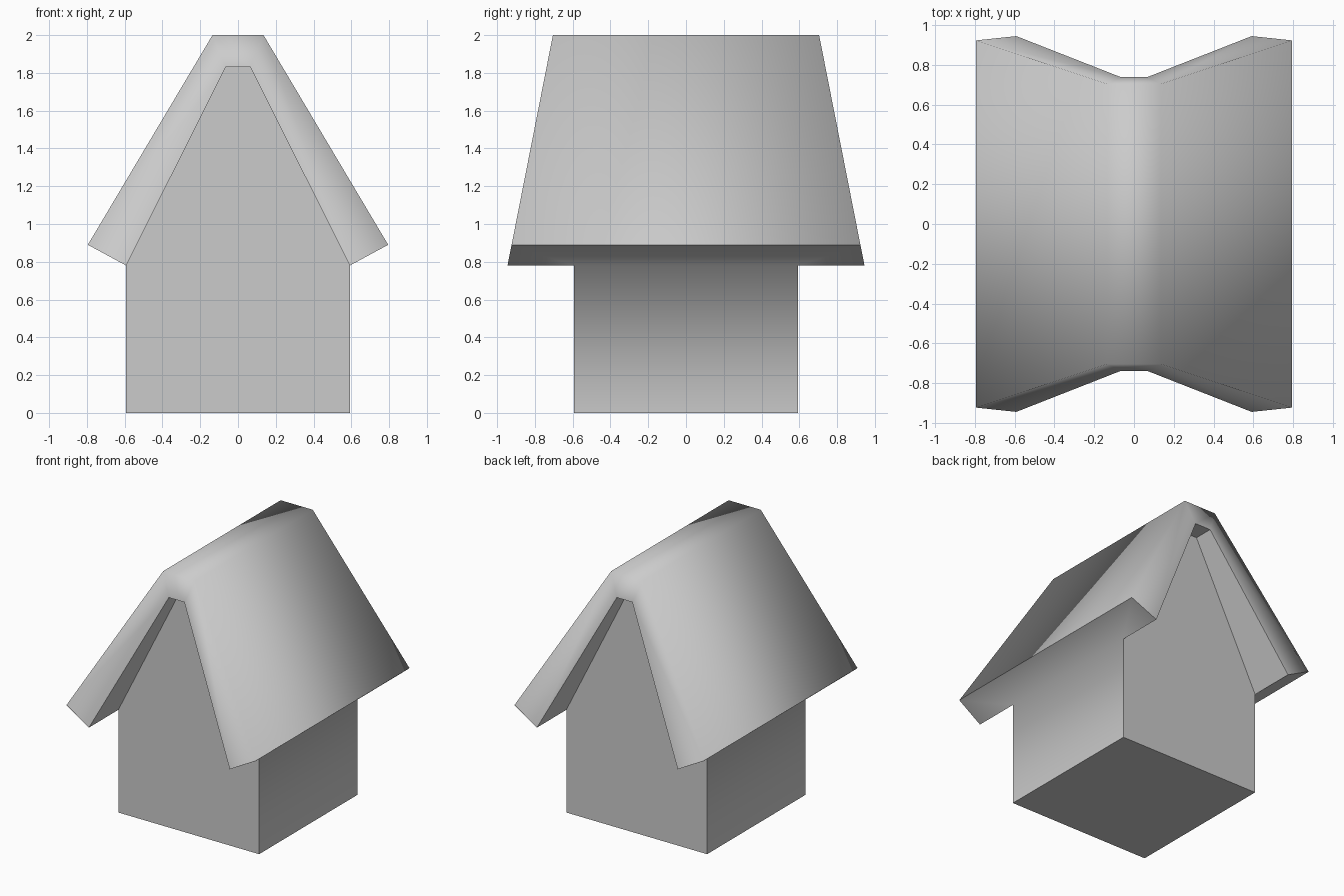
import bpy
import bmesh

cube = bpy.data.objects.get("Cube")
if cube:
    bpy.data.objects.remove(cube, do_unlink=True)

# One plain grey for the whole house
grey = bpy.data.materials.new("plain grey")
colour = (0.6, 0.6, 0.6, 1)
grey.diffuse_color = colour
grey.use_nodes = True
grey.node_tree.nodes["Principled BSDF"].inputs["Base Color"].default_value = colour

# Half profiles of the roof (x, z); the gable ends lean inward with height
EAVE, RIDGE = (0.795, 0.89), (0.135, 2.0)
WALL_TOP, GABLE_TOP = (0.592, 0.78), (0.065, 1.83)
DEPTH = 0.592


def overhang(z):
    return 0.945 - (z - 0.78) * 0.197


def mirrored(*half):
    """Full left-to-right profile from its right half, bottom to top."""
    return [(-x, z) for x, z in half] + [(x, z) for x, z in reversed(half)]


def build(name, faces, is_sharp):
    """Object from a list of point loops, with sharp edges set by a rule."""
    bm = bmesh.new()
    for loop in faces:
        bm.faces.new([bm.verts.new(p) for p in loop])
    bmesh.ops.remove_doubles(bm, verts=bm.verts, dist=0.0001)
    bmesh.ops.recalc_face_normals(bm, faces=bm.faces)
    for f in bm.faces:
        f.smooth = True
    for e in bm.edges:
        e.smooth = not is_sharp(e)
    mesh = bpy.data.meshes.new(name)
    bm.to_mesh(mesh)
    bm.free()
    mesh.materials.append(grey)
    obj = bpy.data.objects.new(name, mesh)
    bpy.context.collection.objects.link(obj)
    return obj


# Roof: closed bent slab with leaning ends
outer = mirrored(EAVE, RIDGE)
inner = mirrored(WALL_TOP, GABLE_TOP)


def roof_point(p, side):
    return (p[0], side * overhang(p[1]), p[1])


def strip(a, b):
    return [roof_point(a, -1), roof_point(b, -1), roof_point(b, 1), roof_point(a, 1)]


roof_faces = []
for i in range(3):
    roof_faces.append(strip(outer[i], outer[i + 1]))
    roof_faces.append(strip(inner[i], inner[i + 1]))
    for side in (-1, 1):
        roof_faces.append([roof_point(p, side) for p in
                           (outer[i], outer[i + 1], inner[i + 1], inner[i])])
for i in (0, 3):
    roof_faces.append(strip(outer[i], inner[i]))


def under_edge(e):
    """Edges of the underside and of the eaves stay crisp."""
    on_inside = all(min(abs(v.co.x - x) + abs(v.co.z - z) for x, z in inner) < 0.01
                    for v in e.verts)
    low = all(v.co.z < 1 for v in e.verts)
    return on_inside or low


roof = build("roof", roof_faces, under_edge)

# Walls: two gable ends, two sides and a floor
wall_faces = []
for side in (-1, 1):
    y = side * DEPTH
    x = side * WALL_TOP[0]
    gable = mirrored((WALL_TOP[0], 0), WALL_TOP, GABLE_TOP)
    wall_faces.append([(px, y, pz) for px, pz in gable])
    wall_faces.append([(x, -DEPTH, 0), (x, DEPTH, 0),
                       (x, DEPTH, WALL_TOP[1]), (x, -DEPTH, WALL_TOP[1])])
    # Soffit lining under each eave, blending softly into the side wall
    lip = 0.002
    reach = overhang(WALL_TOP[1])
    tip = (side * EAVE[0], EAVE[1] - lip)
    wall_faces.append([(x, -reach, WALL_TOP[1]), (x, -DEPTH, WALL_TOP[1]),
                       (x, DEPTH, WALL_TOP[1]), (x, reach, WALL_TOP[1]),
                       (tip[0], overhang(EAVE[1]), tip[1]),
                       (tip[0], -overhang(EAVE[1]), tip[1])])
w = WALL_TOP[0]
wall_faces.append([(-w, -DEPTH, 0), (w, -DEPTH, 0), (w, DEPTH, 0), (-w, DEPTH, 0)])


def not_wall_head(e):
    """Only the line where side wall meets soffit is soft."""
    return not all(abs(v.co.z - WALL_TOP[1]) < 0.001 and abs(v.co.y) < DEPTH + 0.001
                   for v in e.verts)


walls = build("walls", wall_faces, not_wall_head)
